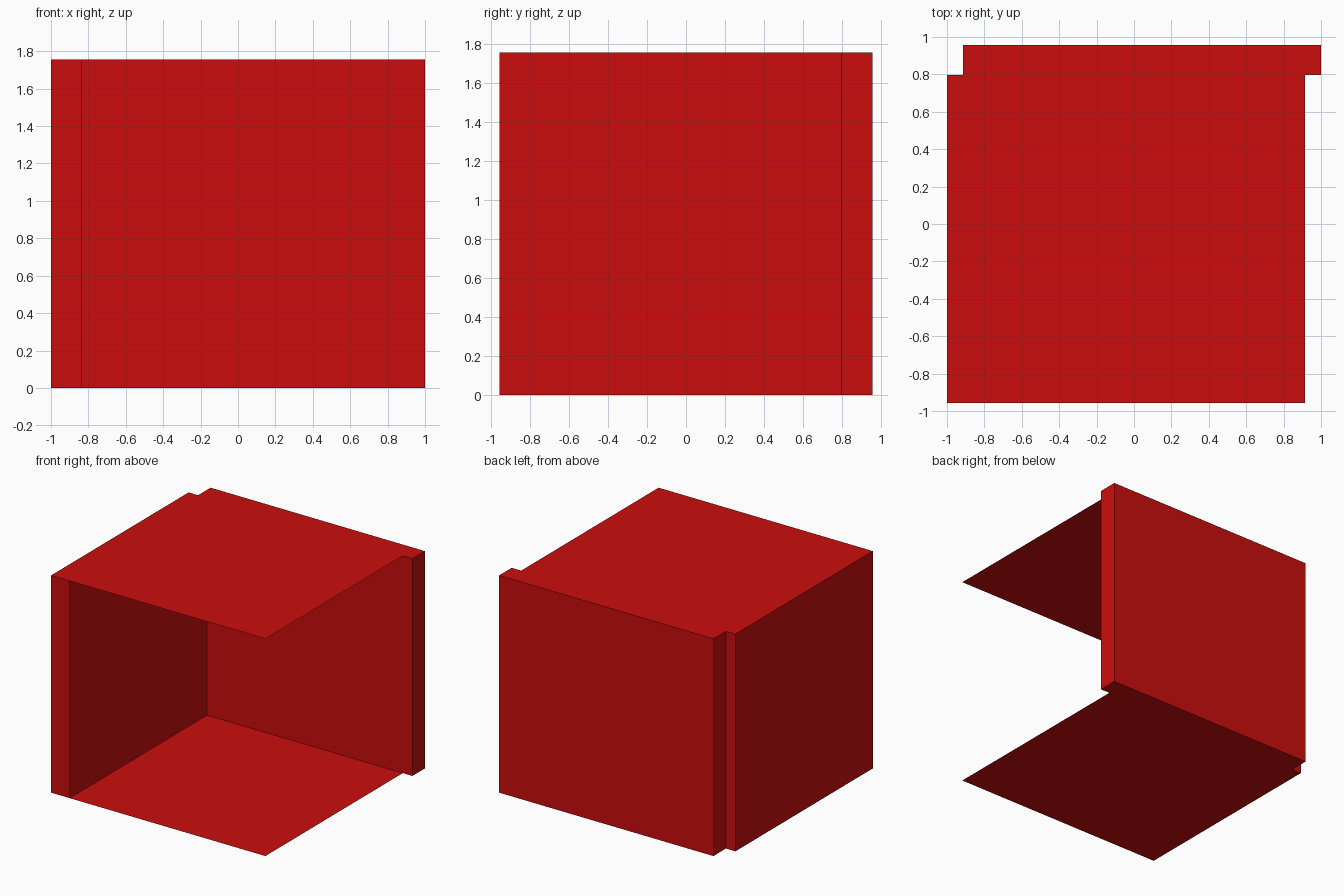
import bpy, bmesh

if "Cube" in bpy.data.objects:
    bpy.data.objects.remove(bpy.data.objects["Cube"])

H = 1.755          # height
Y = 0.957          # half depth
SPLIT = 0.797      # back wall starts here
INNER = -0.835     # inner face of left wall
EDGE = 0.915       # free edge of floor and ceiling

red = bpy.data.materials.new("red")
red.diffuse_color = (0.6, 0.004, 0.004, 1)
red.use_nodes = True
red.node_tree.nodes["Principled BSDF"].inputs["Base Color"].default_value = red.diffuse_color


def finish(name, bm):
    mesh = bpy.data.meshes.new(name)
    bm.to_mesh(mesh)
    bm.free()
    mesh.materials.append(red)
    obj = bpy.data.objects.new(name, mesh)
    bpy.context.collection.objects.link(obj)


def box(name, x0, x1, y0, y1, z0, z1):
    bm = bmesh.new()
    bmesh.ops.create_cube(bm, size=1)
    for v in bm.verts:
        v.co = (x0 if v.co.x < 0 else x1,
                y0 if v.co.y < 0 else y1,
                z0 if v.co.z < 0 else z1)
    finish(name, bm)


def sheet(name, x0, x1, y0, y1, z, up):
    bm = bmesh.new()
    pts = [(x0, y0, z), (x1, y0, z), (x1, y1, z), (x0, y1, z)]
    bm.faces.new([bm.verts.new(p) for p in (pts if up else pts[::-1])])
    finish(name, bm)


# Two thick walls, offset from each other at the corner
box("left_wall", -1, INNER, -Y, SPLIT, 0, H)
box("back_wall", -EDGE, 1, SPLIT, Y, 0, H)

# Paper-thin floor and ceiling, flush with the wall ends
sheet("floor", INNER, EDGE, -Y, SPLIT, 0, False)
sheet("ceiling", INNER, EDGE, -Y, SPLIT, H, True)
